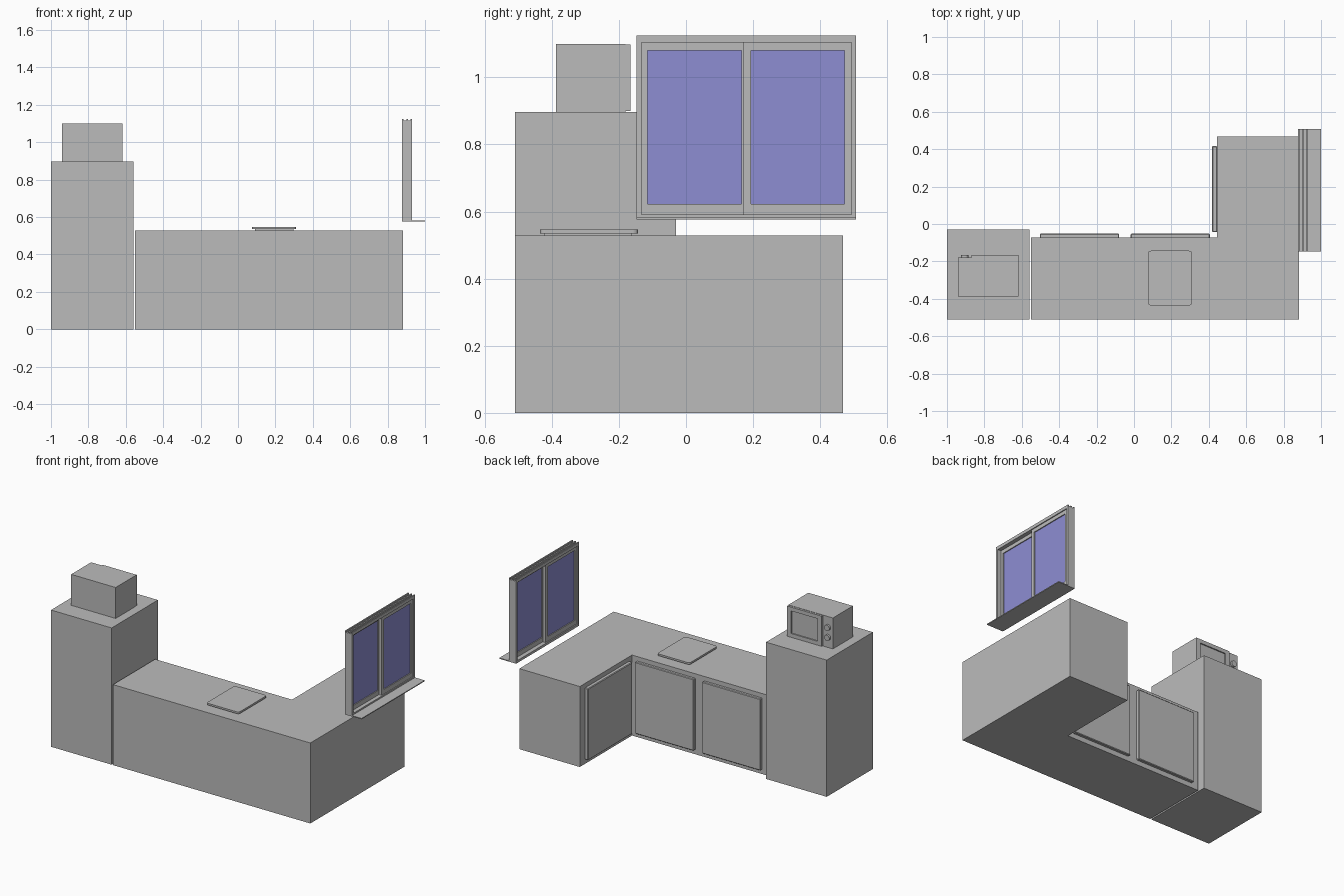
import bpy, bmesh, math
from mathutils import Matrix, Vector

if "Cube" in bpy.data.objects:
    bpy.data.objects.remove(bpy.data.objects["Cube"])


def material(name, rgb):
    m = bpy.data.materials.new(name)
    m.diffuse_color = (*rgb, 1)
    m.use_nodes = True
    m.node_tree.nodes["Principled BSDF"].inputs["Base Color"].default_value = m.diffuse_color
    return m


GREY = material("light grey", (0.50, 0.50, 0.50))
GLASS = material("blue glass", (0.27, 0.27, 0.65))


def finish(name, bm, mat):
    me = bpy.data.meshes.new(name)
    bmesh.ops.recalc_face_normals(bm, faces=bm.faces)
    bm.to_mesh(me)
    bm.free()
    me.materials.append(mat)
    ob = bpy.data.objects.new(name, me)
    bpy.context.collection.objects.link(ob)
    return ob


def boxes(name, parts, mat=GREY, bevel=0):
    """One object from boxes given as (x0, x1, y0, y1, z0, z1)."""
    bm = bmesh.new()
    for x0, x1, y0, y1, z0, z1 in parts:
        c = Vector(((x0 + x1) / 2, (y0 + y1) / 2, (z0 + z1) / 2))
        s = Matrix.Diagonal((x1 - x0, y1 - y0, z1 - z0, 1))
        bmesh.ops.create_cube(bm, size=1, matrix=Matrix.Translation(c) @ s)
    ob = finish(name, bm, mat)
    if bevel:
        b = ob.modifiers.new("edge", 'BEVEL')
        b.width, b.segments = bevel, 1
    return ob


def prism(name, pts, z0, z1):
    """Flat outline raised from z0 to z1."""
    bm = bmesh.new()
    f = bm.faces.new([bm.verts.new((x, y, z0)) for x, y in pts])
    r = bmesh.ops.extrude_face_region(bm, geom=[f])
    vs = [v for v in r["geom"] if isinstance(v, bmesh.types.BMVert)]
    bmesh.ops.translate(bm, vec=(0, 0, z1 - z0), verts=vs)
    return finish(name, bm, GREY)


def rounded_rect(x0, x1, y0, y1, r, n=5):
    pts = []
    for k, (cx, cy) in enumerate([(x1 - r, y1 - r), (x0 + r, y1 - r),
                                  (x0 + r, y0 + r), (x1 - r, y0 + r)]):
        for i in range(n + 1):
            a = math.pi / 2 * (k + i / n)
            pts.append((cx + r * math.cos(a), cy + r * math.sin(a)))
    return pts


def frame_yz(x0, x1, y0, y1, z0, z1, w, h):
    """Four bars round an opening that faces along x."""
    return [(x0, x1, y0, y0 + w, z0, z1), (x0, x1, y1 - w, y1, z0, z1),
            (x0, x1, y0 + w, y1 - w, z0, z0 + h),
            (x0, x1, y0 + w, y1 - w, z1 - h, z1)]


# Tall cabinet and L-shaped counter
boxes("tall_cabinet", [(-1, -0.56, -0.51, -0.03, 0, 0.897)])
prism("counter", [(-0.55, -0.51), (0.882, -0.51), (0.882, 0.468),
                  (0.443, 0.468), (0.443, -0.073), (-0.55, -0.073)], 0, 0.528)

# Cabinet doors
for i, d in enumerate([(-0.503, -0.08, -0.075, -0.052),
                       (-0.018, 0.406, -0.075, -0.052),
                       (0.418, 0.445, -0.043, 0.417)]):
    boxes("cabinet_door_%d" % (i + 1), [(*d, 0.03, 0.5)], bevel=0.004)

# Hob: small base, rounded plate and a dashed ring mark
boxes("hob_base", [(0.09, 0.296, -0.422, -0.163, 0.526, 0.536)])
prism("hob_plate", rounded_rect(0.075, 0.31, -0.435, -0.143, 0.015), 0.535, 0.547)
bm = bmesh.new()
for k in range(14):
    a0, a1 = (2 * math.pi * (k + t) / 14 for t in (0, 0.55))
    bm.faces.new([bm.verts.new((0.192 + r * math.cos(a), -0.32 + r * math.sin(a), 0.5485))
                  for r, a in ((0.062, a0), (0.066, a0), (0.066, a1), (0.062, a1))])
finish("hob_ring", bm, GREY)

# Microwave: body, framed door with recessed pane, control panel, knobs
boxes("microwave_body", [(-0.94, -0.617, -0.387, -0.18, 0.897, 1.1)])
dx0, dx1, dz0, dz1, w = -0.868, -0.617, 0.9, 1.098, 0.03
boxes("microwave_door", [(dx0, dx0 + w, -0.181, -0.166, dz0, dz1),
                         (dx1 - w, dx1, -0.181, -0.166, dz0, dz1),
                         (dx0 + w, dx1 - w, -0.181, -0.166, dz0, dz0 + 0.025),
                         (dx0 + w, dx1 - w, -0.181, -0.166, dz1 - 0.025, dz1)])
boxes("microwave_pane", [(dx0 + w, dx1 - w, -0.181, -0.174, dz0 + 0.025, dz1 - 0.025)])
for i, z in enumerate((0.965, 1.03)):
    bm = bmesh.new()
    bmesh.ops.create_cone(bm, cap_ends=True, segments=20, radius1=0.019,
                          radius2=0.019, depth=0.016,
                          matrix=Matrix.Translation((-0.905, -0.174, z))
                          @ Matrix.Rotation(math.pi / 2, 4, 'X'))
    finish("microwave_knob_%d" % (i + 1), bm, GREY)

# Window frame with fins along its top, and sill
boxes("window_frame", frame_yz(0.878, 0.93, -0.147, 0.507, 0.58, 1.116, 0.014, 0.012)
      + [(a, b, -0.147, 0.507, 1.115, 1.125)
         for a, b in ((0.878, 0.886), (0.9, 0.909), (0.922, 0.93))])
boxes("window_sill", [(0.878, 1.0, -0.147, 0.507, 0.576, 0.582)])

# Two sliding sashes, the second one standing in front of the first
for n, x, y0, y1, g0, g1 in (("left", 0.886, -0.135, 0.19, -0.115, 0.166),
                             ("right", 0.906, 0.17, 0.495, 0.193, 0.472)):
    boxes(n + "_sash", [(x, x + 0.018, y0, g0, 0.59, 1.106),
                        (x, x + 0.018, g1, y1, 0.59, 1.106),
                        (x, x + 0.018, g0, g1, 0.59, 0.622),
                        (x, x + 0.018, g0, g1, 1.08, 1.106)])
    boxes(n + "_glass", [(x + 0.006, x + 0.012, g0, g1, 0.622, 1.08)], GLASS)
